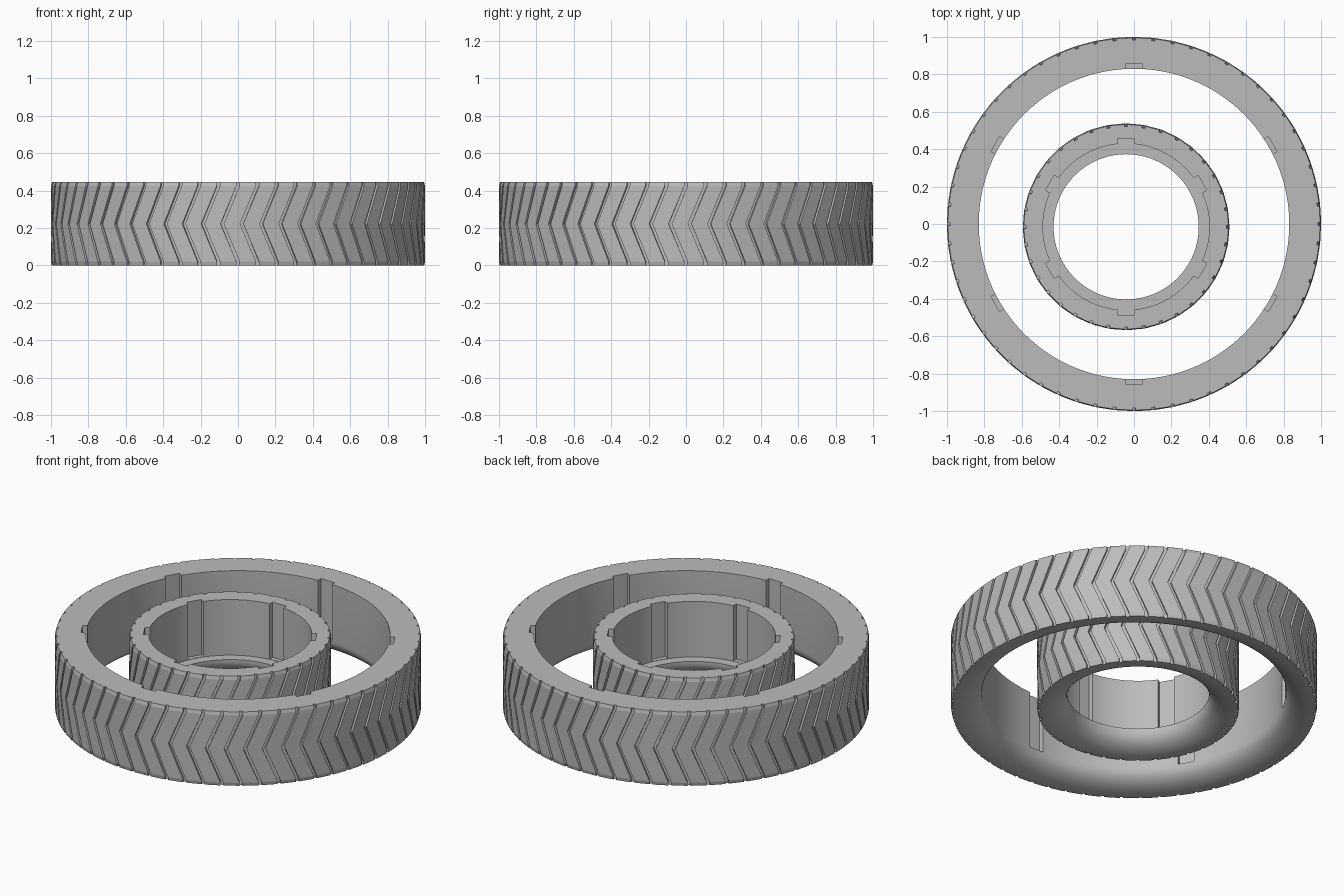
import bpy, bmesh, math
from mathutils import Matrix, Vector

H = 0.445        # overall height
LIP = 0.10       # height of the rounded lower bead

cube = bpy.data.objects.get("Cube")
if cube:
    bpy.data.objects.remove(cube, do_unlink=True)

rubber = bpy.data.materials.new("grey_rubber")
rubber.use_nodes = True
GREY = (0.5, 0.5, 0.5, 1)
rubber.diffuse_color = GREY
rubber.node_tree.nodes["Principled BSDF"].inputs["Base Color"].default_value = GREY


def make_object(name, bm, centre):
    bmesh.ops.recalc_face_normals(bm, faces=bm.faces)
    mesh = bpy.data.meshes.new(name)
    bm.to_mesh(mesh)
    bm.free()
    mesh.materials.append(rubber)
    obj = bpy.data.objects.new(name, mesh)
    obj.location = (*centre, 0)
    bpy.context.collection.objects.link(obj)
    return obj


def make_body(name, centre, outer, wall, bead, segments):
    """Lathed ring: straight outside, rounded lower bead, straight inner wall."""
    profile = []
    for i in range(13):
        a = math.pi / 2 * i / 12
        profile.append((outer - (outer - bead) * math.sin(a),
                        LIP * (1 - math.cos(a))))
    if wall > bead:
        profile += [(bead, LIP + 0.01), (wall, LIP + 0.01)]
    profile += [(wall, H), (outer, H)]
    bm = bmesh.new()
    rings = []
    for s in range(segments):
        a = math.tau * s / segments
        rings.append([bm.verts.new((r * math.cos(a), r * math.sin(a), z))
                      for r, z in profile])
    n = len(profile)
    for s in range(segments):
        p, q = rings[s], rings[(s + 1) % segments]
        for i in range(n):
            j = (i + 1) % n
            bm.faces.new((p[i], q[i], q[j], p[j]))
    return make_object(name, bm, centre)


def cut_slots(body, wall, depth, floor, width=0.092):
    """Six keyway slots cut down the inner wall from the top."""
    bm = bmesh.new()
    inner, top = wall - 0.03, H + 0.1
    for k in range(6):
        turn = Matrix.Rotation(math.radians(30 + 60 * k), 4, 'Z')
        middle = Vector(((inner + wall + depth) / 2, 0, (floor + top) / 2))
        size = Matrix.Diagonal((wall + depth - inner, width, top - floor, 1))
        bmesh.ops.create_cube(bm, size=1, matrix=turn @ Matrix.Translation(middle) @ size)
    cutter = make_object("slot_cutter", bm, body.location.xy)
    cutter.hide_render = True
    mod = body.modifiers.new("slots", 'BOOLEAN')
    mod.operation = 'DIFFERENCE'
    mod.solver = 'EXACT'
    mod.object = cutter
    bpy.context.view_layer.update()
    graph = bpy.context.evaluated_depsgraph_get()
    cut = bpy.data.meshes.new_from_object(body.evaluated_get(graph))
    body.modifiers.clear()
    body.data = cut
    bpy.data.objects.remove(cutter, do_unlink=True)


def make_tread(name, centre, base, outer, count, groove=0.017, sweep=0.085):
    """Ring of raised chevron bars separated by narrow grooves."""
    bm = bmesh.new()
    edge = 0.02
    shoulder = outer - 0.005
    levels = [(0, 0, shoulder), (edge, 0, outer), (H / 2, -sweep, outer),
              (H - edge, 0, outer), (H, 0, shoulder)]
    step = math.tau / count
    for k in range(count):
        start = -math.pi / 2 + k * step
        rows = []
        for z, shift, r_out in levels:
            a = start + (shift + groove / 2) / outer
            b = start + step + (shift - groove / 2) / outer
            corners = [(base - 0.006, a), (base - 0.006, b), (r_out, b), (r_out, a)]
            rows.append([bm.verts.new((r * math.cos(t), r * math.sin(t), z))
                         for r, t in corners])
        for low, high in zip(rows, rows[1:]):
            for i in range(4):
                j = (i + 1) % 4
                bm.faces.new((low[i], low[j], high[j], high[i]))
        bm.faces.new(rows[0][::-1])
        bm.faces.new(rows[-1])
    return make_object(name, bm, centre)


def smooth(obj):
    bpy.ops.object.select_all(action='DESELECT')
    obj.select_set(True)
    bpy.context.view_layer.objects.active = obj
    bpy.ops.object.shade_smooth_by_angle(angle=math.radians(30))


# Large outer tyre
large = make_body("large_tyre_body", (0, 0), 0.985, 0.83, 0.83, 180)
cut_slots(large, 0.83, 0.026, LIP)
smooth(large)
make_tread("large_tyre_tread", (0, 0), 0.985, 1.0, 60)

# Small tyre with an inner lip, resting slightly off centre
small_centre = (-0.042, -0.015)
small = make_body("small_tyre_body", small_centre, 0.536, 0.445, 0.388, 144)
cut_slots(small, 0.445, 0.026, LIP + 0.012)
smooth(small)
make_tread("small_tyre_tread", small_centre, 0.536, 0.552, 36)
